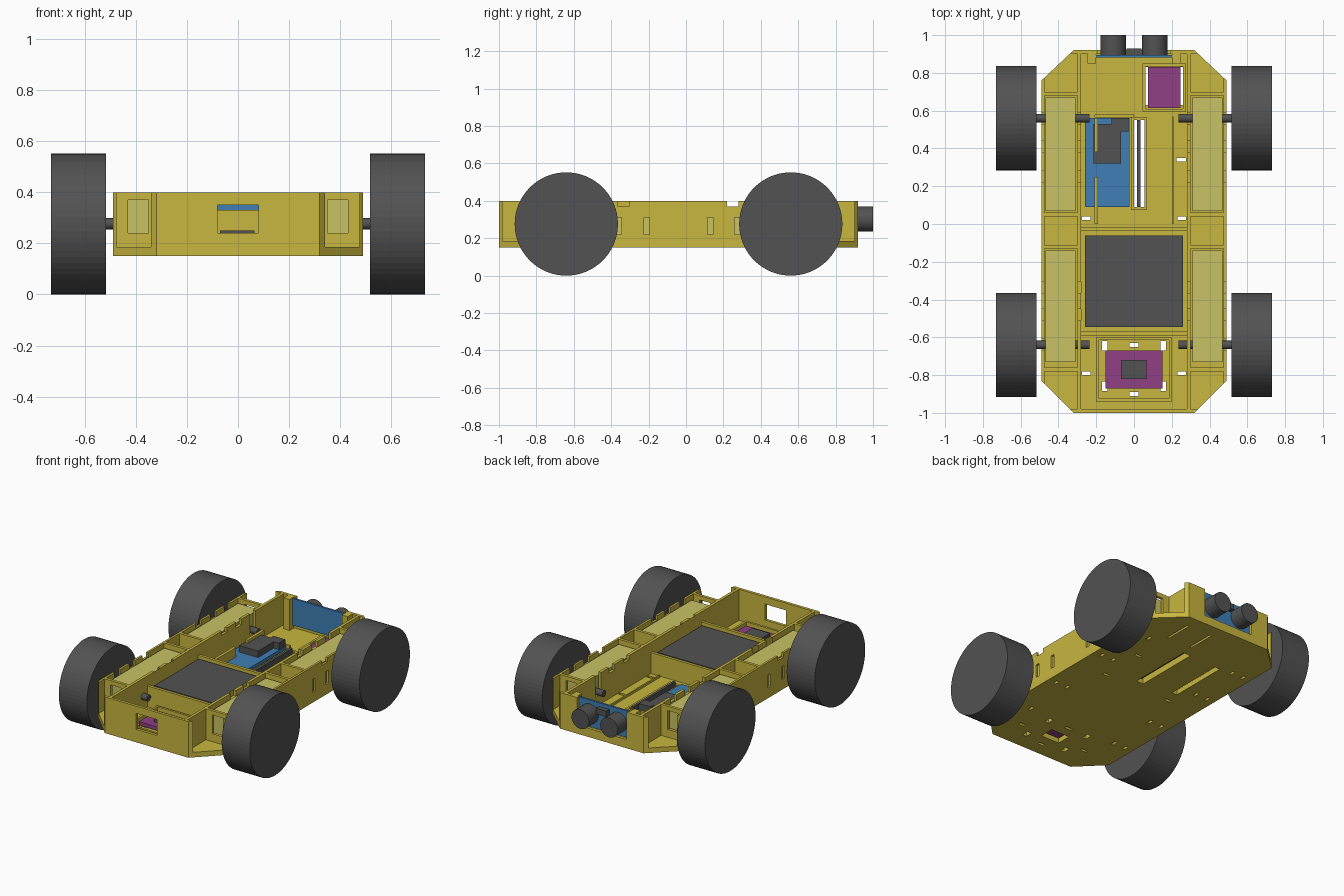
import bpy, bmesh, math
from mathutils import Matrix, Vector

if "Cube" in bpy.data.objects:
    bpy.data.objects.remove(bpy.data.objects["Cube"])


def material(name, rgb):
    m = bpy.data.materials.new(name)
    m.use_nodes = True
    m.diffuse_color = (*rgb, 1)
    m.node_tree.nodes["Principled BSDF"].inputs["Base Color"].default_value = (*rgb, 1)
    return m


YELLOW = material("chassis yellow", (0.58, 0.47, 0.05))
CREAM = material("motor pale yellow", (0.58, 0.54, 0.13))
GREY = material("dark grey", (0.085, 0.085, 0.085))
BLUE = material("board blue", (0.05, 0.21, 0.46))
PURPLE = material("board purple", (0.28, 0.05, 0.23))

BASE, FLOOR, TOP = 0.15, 0.185, 0.40
SIDES = (-1, 1)


def finish(name, bm, mat):
    bmesh.ops.recalc_face_normals(bm, faces=bm.faces)
    me = bpy.data.meshes.new(name)
    bm.to_mesh(me)
    bm.free()
    if mat:
        me.materials.append(mat)
    ob = bpy.data.objects.new(name, me)
    bpy.context.scene.collection.objects.link(ob)
    return ob


def boxes(name, mat, specs):
    """One mesh made of boxes, each given as x0, x1, y0, y1, z0, z1."""
    bm = bmesh.new()
    for x0, x1, y0, y1, z0, z1 in specs:
        mid = Vector(((x0 + x1) / 2, (y0 + y1) / 2, (z0 + z1) / 2))
        size = Matrix.Diagonal((x1 - x0, y1 - y0, z1 - z0, 1))
        bmesh.ops.create_cube(bm, size=1, matrix=Matrix.Translation(mid) @ size)
    return finish(name, bm, mat)


def cylinder(name, mat, centre, radius, length, axis, sides=64):
    bm = bmesh.new()
    turn = Matrix.Rotation(math.pi / 2, 4, "Y" if axis == "X" else "X")
    bmesh.ops.create_cone(bm, cap_ends=True, segments=sides, radius1=radius, radius2=radius,
                          depth=length, matrix=Matrix.Translation(centre) @ turn)
    return finish(name, bm, mat)


def both(x0, x1, *rest):
    """The same box on both sides of the model."""
    return [(x0, x1, *rest), (-x1, -x0, *rest)]


def frame(x0, x1, y0, y1, z1, t=0.015):
    z0 = FLOOR - 0.005
    return [(x0, x0 + t, y0, y1, z0, z1), (x1 - t, x1, y0, y1, z0, z1),
            (x0 + t, x1 - t, y0, y0 + t, z0, z1), (x0 + t, x1 - t, y1 - t, y1, z0, z1)]


def cut(target, specs):
    cutter = boxes("cutter", None, specs)
    cutter.hide_render = True
    mod = target.modifiers.new("cut", "BOOLEAN")
    mod.operation, mod.solver, mod.object = "DIFFERENCE", "EXACT", cutter
    bpy.context.view_layer.objects.active = target
    bpy.ops.object.modifier_apply(modifier=mod.name)
    bpy.data.objects.remove(cutter)


# Chassis: eight-sided block hollowed into compartments
half = [(0.32, -1), (0.49, -0.83), (0.49, 0.76), (0.32, 0.92)]
outline = half + [(-x, y) for x, y in reversed(half)]
bm = bmesh.new()
base = bm.faces.new([bm.verts.new((x, y, BASE)) for x, y in outline])
top = bmesh.ops.extrude_face_region(bm, geom=[base])["geom"]
bmesh.ops.translate(bm, vec=(0, 0, TOP - BASE), verts=[v for v in top if isinstance(v, bmesh.types.BMVert)])
chassis = finish("chassis", bm, YELLOW)

pockets = [(-0.28, 0.28, y0, y1, FLOOR, 0.5)
           for y0, y1 in ((-0.98, -0.59), (-0.57, -0.035), (-0.015, 0.9))]
for y0, y1 in ((-0.98, -0.78), (-0.76, -0.13), (-0.11, 0.04), (0.06, 0.68), (0.70, 0.9)):
    pockets += both(0.30, 0.475, y0, y1, FLOOR, 0.5)
cut(chassis, pockets)

# Lowered cross walls, wall notches, windows and sensor opening
openings = [(-0.28, 0.28, -0.62, 0.01, 0.33, 0.5),
            (-0.08, 0.08, -1.05, -0.97, 0.24, 0.35),
            (-0.19, 0.19, 0.89, 1, 0.21, 0.5)]
for y in (-0.335, 0.25):
    openings += both(0.27, 0.52, y - 0.03, y + 0.03, 0.37, 0.5)
for y in (-0.64, 0.56):
    openings += both(0.27, 0.52, y - 0.03, y + 0.03, 0.25, 0.5)
for y in (-0.48, 0.41):
    openings += both(0.27, 0.52, y - 0.03, y + 0.03, 0.36, 0.5)
for y in (-0.36, -0.21, 0.13, 0.275):
    openings += both(0.46, 0.52, y - 0.015, y + 0.015, 0.22, 0.31)
for y in (-0.77, 0.69):
    openings += both(0.35, 0.43, y - 0.015, y + 0.015, 0.24, 0.37)
cut(chassis, openings)

# Slots through the floor
LOW, HIGH = 0.1, 0.2
slots = [(-0.07, 0.07, -0.82, -0.72, LOW, HIGH),
         (0.0, 0.055, 0.09, 0.55, LOW, HIGH),
         (-0.25, -0.21, 0.12, 0.54, LOW, HIGH),
         (0.06, 0.075, 0.63, 0.83, LOW, HIGH),
         (0.245, 0.26, 0.63, 0.83, LOW, HIGH)]
for y in (-0.64, -0.9):
    slots.append((-0.025, 0.025, y - 0.01, y + 0.01, LOW, HIGH))
for y in (-0.79, 0.03, 0.34):
    slots += both(0.23 if y < 0.1 else 0.225, 0.275, y - 0.01, y + 0.01, LOW, HIGH)
slots = [s for s in slots if not (s[0] < -0.2 and 0.3 < s[2] < 0.4)]
for y in (-0.645, -0.86):
    slots += both(0.14, 0.17, y - 0.025, y + 0.025, LOW, HIGH)
for y in (-0.6, -0.25, 0.2, 0.55):
    slots += both(0.33, 0.35, y - 0.02, y + 0.02, LOW, HIGH)
    slots += both(0.42, 0.44, y - 0.02, y + 0.02, LOW, HIGH)
cut(chassis, slots)

# Low frames, rails and posts standing on the floor
boxes("front_board_frame", YELLOW, frame(-0.2, 0.2, -0.94, -0.6, 0.22)
      + both(0.1, 0.13, -0.85, -0.69, 0.18, 0.205))
boxes("rear_board_frame", YELLOW, frame(0.045, 0.275, 0.595, 0.85, 0.22))
boxes("slot_frame", YELLOW, frame(-0.015, 0.07, 0.075, 0.565, 0.22))
boxes("computer_rails", YELLOW, [(-0.21, -0.19, 0, 0.25, 0.18, 0.3),
                                 (-0.21, -0.19, 0.38, 0.56, 0.18, 0.3),
                                 (-0.21, 0.0, 0.565, 0.58, 0.18, 0.24),
                                 (0.2, 0.21, 0, 0.57, 0.18, 0.2)])
boxes("sensor_posts", YELLOW, both(0.2, 0.245, 0.85, 0.905, 0.18, TOP))

# Electronics
boxes("battery", GREY, [(-0.26, 0.26, -0.545, -0.06, 0.18, 0.32)])
boxes("front_board", PURPLE, [(-0.15, 0.15, -0.87, -0.67, 0.2, 0.225)])
boxes("front_board_chip", GREY, [(-0.07, 0.065, -0.82, -0.72, 0.22, 0.25)])
boxes("rear_board", PURPLE, [(0.075, 0.245, 0.615, 0.83, 0.19, 0.22)])
boxes("computer_board", BLUE, [(-0.26, -0.025, 0.09, 0.56, 0.21, 0.235)])
boxes("computer_ports", GREY, [(-0.215, -0.07, 0.32, 0.53, 0.23, 0.28),
                               (-0.12, -0.03, 0.49, 0.56, 0.23, 0.28)])
boxes("upright_board", GREY, [(0.016, 0.034, 0.09, 0.55, 0.18, 0.24)])

# Distance sensor at the back
boxes("sensor_board", BLUE, [(-0.2, 0.2, 0.882, 0.896, 0.21, TOP - 0.005)])
boxes("sensor_crystal", GREY, [(-0.04, 0.04, 0.89, 0.93, 0.33, 0.37)])
for side in SIDES:
    cylinder("sensor_eye", GREY, (side * 0.11, 0.945, 0.302), 0.067, 0.11, "Y", 48)

# Drive motors, axles and wheels
for end, y, y0, y1 in (("front", -0.64, -0.73, -0.14), ("rear", 0.56, 0.07, 0.67)):
    boxes(end + "_motors", CREAM, both(0.31, 0.468, y0, y1, 0.19, 0.37))
    for side, label in ((1, "left"), (-1, "right")):
        cylinder(f"{end}_{label}_axle", GREY, (side * 0.385, y, 0.277), 0.022, 0.3, "X", 24)
        cylinder(f"{end}_{label}_wheel", GREY, (side * 0.624, y, 0.276), 0.276, 0.215, "X")
